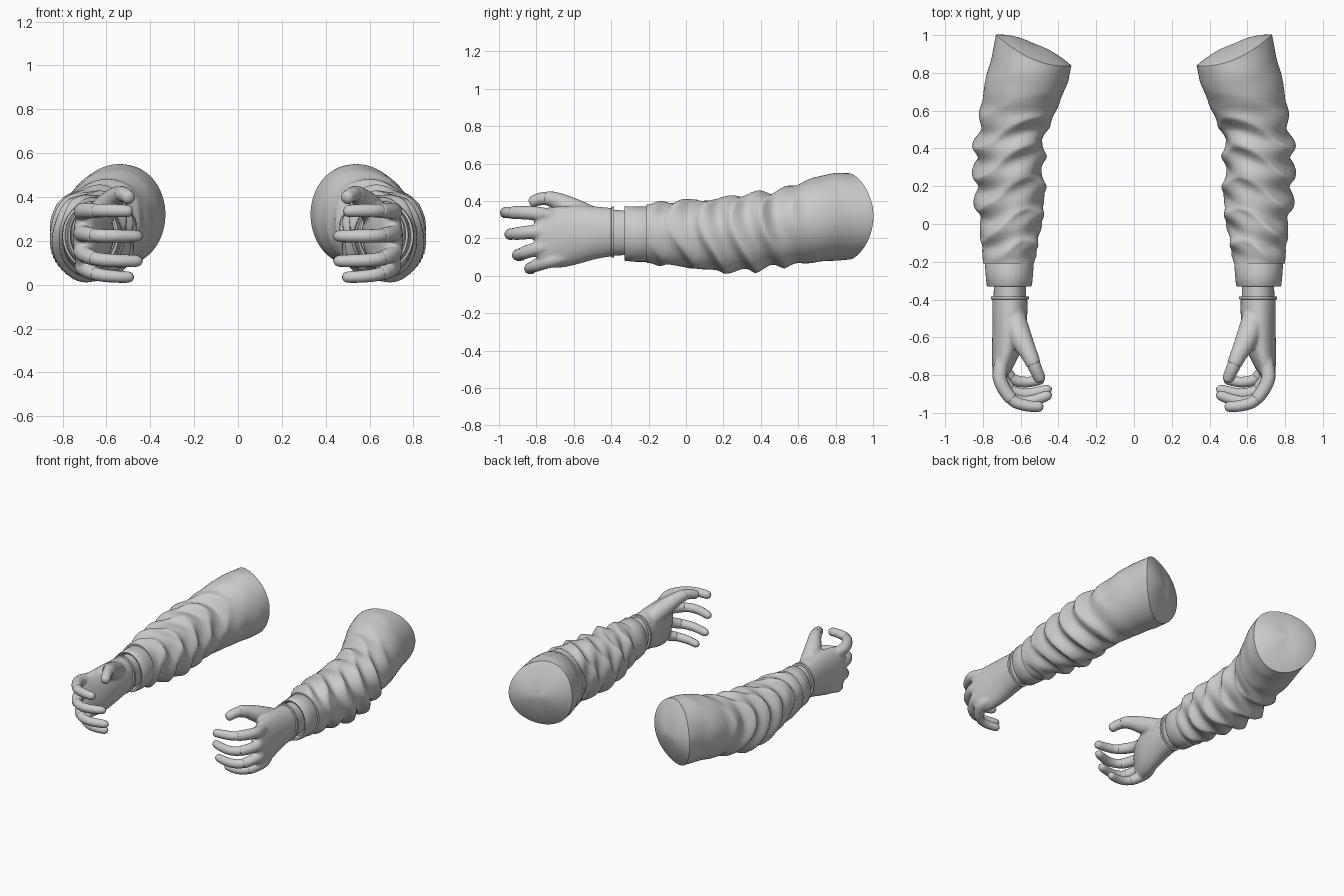
import bpy, bmesh
from math import sin, cos, pi, sqrt, radians
from mathutils import Vector

cube = bpy.data.objects.get("Cube")
if cube:
    bpy.data.objects.remove(cube, do_unlink=True)

GREY = (0.6, 0.6, 0.6, 1)
mat = bpy.data.materials.new("plain grey")
mat.use_nodes = True
mat.diffuse_color = GREY
mat.node_tree.nodes["Principled BSDF"].inputs["Base Color"].default_value = GREY


def spline(rows, t):
    """Smooth value at t (0 to 1) through evenly weighted rows."""
    u = t * (len(rows) - 1)
    i = min(int(u), len(rows) - 2)
    f = u - i
    last = len(rows) - 1
    p = [rows[max(0, min(last, i + k))] for k in (-1, 0, 1, 2)]
    return [b + f * (c - a + f * (2 * a - 5 * b + 4 * c - d + f * (3 * (b - c) + d - a)) ) / 2
            for a, b, c, d in zip(*p)]


def oval(row, sides=48):
    """Ring across the arm from a row of y, x limits and z limits."""
    y, x0, x1, z0, z1 = row
    return [Vector(((x0 + x1) / 2 + (x1 - x0) / 2 * cos(a), y,
                    (z0 + z1) / 2 + (z1 - z0) / 2 * sin(a)))
            for a in (2 * pi * k / sides for k in range(sides))]


def tube(path, end=1.0, grow=0.0, steps=36, sides=16):
    """Rings round a path of x, y, z, radius, with a rounded tip."""
    rings = []
    for s in range(steps + 1):
        t = end * s / steps
        *p, r = spline(path, t)
        d = Vector(spline(path, min(1, t + .01))[:3]) - Vector(spline(path, t - .01 if t > .01 else 0)[:3])
        side = d.cross(Vector((0, 0, 1))).normalized()
        up = side.cross(d).normalized()
        if t > .9:
            r *= sqrt(max(.02, 1 - ((t - .9) / .1) ** 2))
        rings.append([Vector(p) + (r + grow) * (side * cos(a) + up * sin(a))
                      for a in (2 * pi * k / sides for k in range(sides))])
    return rings


def build(name, lofts, mirror, remesh=False):
    """Skin lists of rings into one object."""
    bm = bmesh.new()
    for rings in lofts:
        loops = [[bm.verts.new((v.x * mirror, v.y, v.z)) for v in ring] for ring in rings]
        n = len(loops[0])
        for a, b in zip(loops, loops[1:]):
            for k in range(n):
                bm.faces.new((a[k], a[(k + 1) % n], b[(k + 1) % n], b[k]))
        bm.faces.new(loops[0])
        bm.faces.new(loops[-1])
    bmesh.ops.recalc_face_normals(bm, faces=bm.faces)
    mesh = bpy.data.meshes.new(name)
    bm.to_mesh(mesh)
    bm.free()
    mesh.materials.append(mat)
    ob = bpy.data.objects.new(name, mesh)
    bpy.context.collection.objects.link(ob)
    if remesh:
        m = ob.modifiers.new("fuse", "REMESH")
        m.mode, m.voxel_size, m.use_smooth_shade = "VOXEL", .008, True
        m = ob.modifiers.new("soften", "SMOOTH")
        m.factor, m.iterations = .5, 5
    bpy.ops.object.select_all(action="DESELECT")
    ob.select_set(True)
    bpy.context.view_layer.objects.active = ob
    bpy.ops.object.shade_smooth_by_angle(angle=radians(50))


# Sleeve: limits along the arm, from cuff to shoulder
SLEEVE = [(-.21, .53, .80, .07, .38), (-.1, .51, .81, .055, .395), (.02, .49, .82, .045, .405),
          (.12, .475, .84, .03, .405), (.24, .48, .84, .02, .425), (.36, .48, .845, .03, .44),
          (.48, .46, .825, .045, .455), (.59, .42, .81, .06, .485), (.7, .39, .79, .07, .52),
          (.81, .355, .755, .08, .545), (.92, .33, .73, .085, .55)]


def wrinkled(t):
    """Sleeve ring with slanted folds, leaning over at the shoulder."""
    row = spline(SLEEVE, t)
    ring = oval(row, 64)
    y = row[0]
    c = sum(ring, Vector()) / len(ring)
    lean = max(0, min(1, (y - .45) / .47))
    lean *= lean * (3 - 2 * lean)
    fade = min(1, (y + .21) * 12, max(.08, (.68 - y) * 4))
    for k, v in enumerate(ring):
        a = 2 * pi * k / len(ring)
        fold = (.55 - abs(sin(19 * y + 1.1 * sin(a * 2 + .6) + .8 * cos(a)))) * .026
        fold += .009 * sin(43 * y + 2 * cos(a) + 3 * sin(a))
        # deep crease inside the elbow
        fold -= .02 * max(0, -cos(a)) * max(0, 1 - abs(y - .5) / .07)
        out = Vector((v.x - c.x, 0, v.z - c.z)).normalized()
        tilt = lean * (.41 * (v.x - c.x) - .05 * sin(a) ** 2)
        v += out * fold * fade
        v.y += tilt
    return ring


sleeve = [wrinkled(i / 110) for i in range(111)]
rim = sleeve[-1]
mid = sum(rim, Vector()) / len(rim)
for s in (.97, .9, .78, .6, .4, .2, .05):   # domed shoulder end
    sleeve.append([mid + (v - mid) * s + Vector((0, .06 * (1 - s * s), 0)) for v in rim])

# Cuff with a turned-in opening, and the wrist inside it
cuff = [oval(r) for r in ((-.18, .54, .78, .09, .36), (-.2, .53, .79, .075, .37),
                          (-.27, .535, .785, .075, .37), (-.325, .54, .78, .08, .372),
                          (-.33, .545, .775, .085, .367), (-.325, .555, .765, .095, .357),
                          (-.28, .56, .76, .1, .35))]
wrist = [oval(r) for r in ((-.26, .572, .742, .11, .35), (-.34, .572, .742, .11, .35),
                           (-.43, .57, .745, .108, .355))]

# Glove palm
PALM = [(-.39, .565, .75, .105, .362), (-.48, .565, .75, .09, .37), (-.57, .575, .75, .065, .375),
        (-.66, .595, .752, .045, .372), (-.74, .63, .752, .045, .365), (-.79, .66, .742, .08, .35),
        (-.81, .69, .72, .15, .3)]
palm = [oval(spline(PALM, i / 40)) for i in range(41)]
band = [oval(r) for r in ((-.384, .57, .745, .11, .357), (-.384, .556, .758, .098, .37),
                          (-.398, .556, .758, .098, .37), (-.402, .57, .745, .11, .357))]

# Digit paths: x, y, z, radius
DIGITS = {
    "index_finger": [(.69, -.7, .315, .036), (.71, -.82, .335, .034), (.645, -.93, .338, .031),
                     (.565, -.962, .338, .03), (.48, -.967, .335, .027)],
    "middle_finger": [(.695, -.7, .24, .036), (.712, -.81, .235, .034), (.655, -.915, .225, .031),
                      (.565, -.94, .222, .03), (.435, -.9, .222, .027)],
    "ring_finger": [(.695, -.7, .17, .036), (.712, -.78, .15, .034), (.655, -.875, .12, .031),
                    (.565, -.9, .11, .03), (.435, -.87, .108, .027)],
    "little_finger": [(.69, -.65, .1, .036), (.705, -.73, .08, .034), (.65, -.815, .05, .03),
                      (.57, -.837, .038, .028), (.475, -.82, .034, .025)],
    "thumb": [(.645, -.47, .29, .06), (.6, -.6, .355, .056), (.55, -.7, .405, .04),
              (.52, -.77, .412, .034), (.49, -.835, .39, .03)],
}
sheaths = [tube(p, .66 if n == "thumb" else .5, .004) for n, p in DIGITS.items()]

# Both arms
for side, m in (("left", 1), ("right", -1)):
    build(side + "_sleeve", [sleeve], m)
    build(side + "_cuff", [cuff], m)
    build(side + "_wrist", [wrist], m)
    build(side + "_glove", [palm] + sheaths, m, remesh=True)
    build(side + "_glove_band", [band], m)
    for name, path in DIGITS.items():
        build(side + "_" + name, [tube(path)], m)
